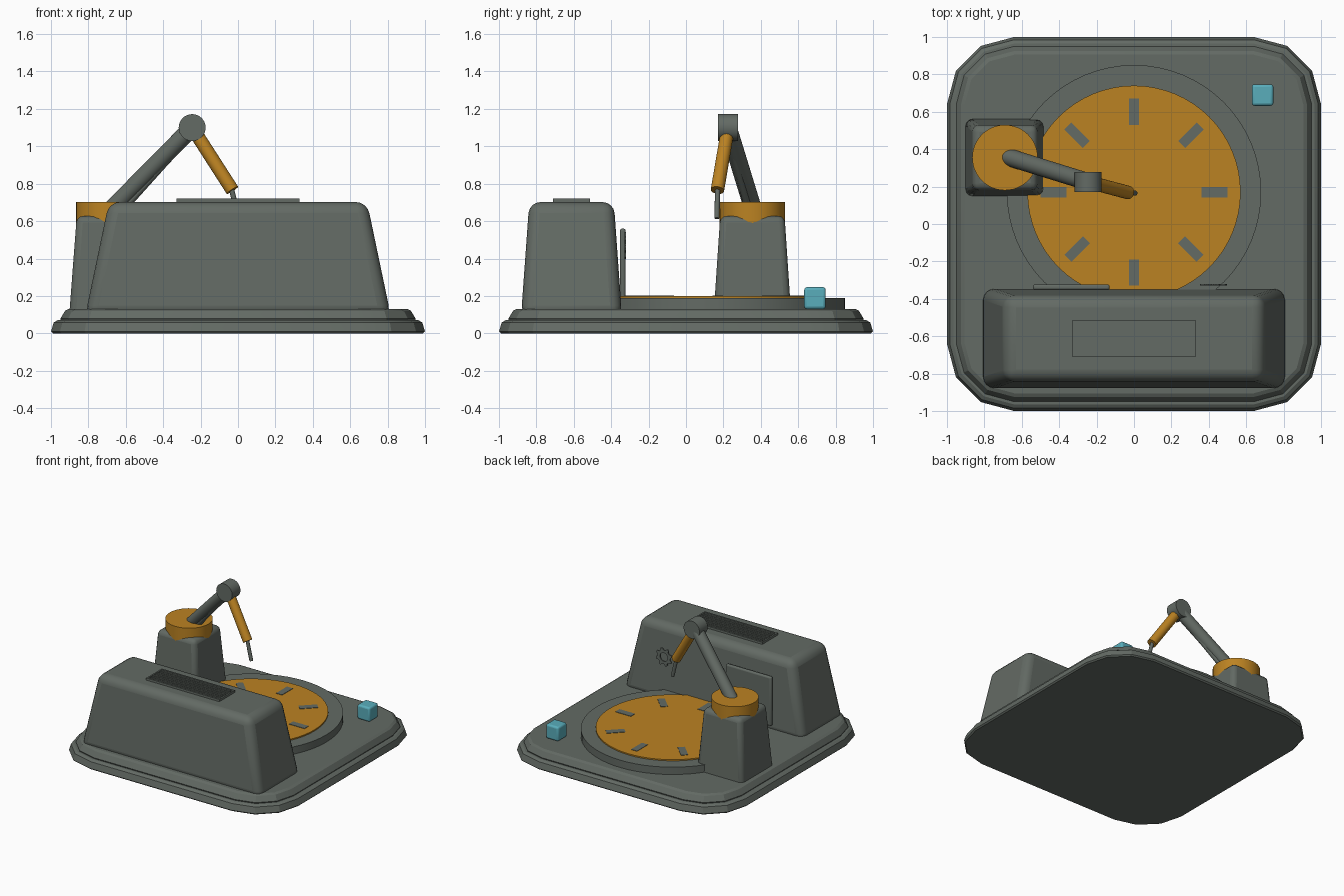
import bpy, bmesh, math
from math import sin, cos, pi, tau
from mathutils import Vector, Matrix

cube = bpy.data.objects.get("Cube")
if cube:
    bpy.data.objects.remove(cube, do_unlink=True)


def material(name, rgb):
    m = bpy.data.materials.new(name)
    m.use_nodes = True
    m.diffuse_color = (*rgb, 1)
    m.node_tree.nodes["Principled BSDF"].inputs["Base Color"].default_value = (*rgb, 1)
    return m


GREY = material("warm grey", (0.125, 0.145, 0.128))
ORANGE = material("amber orange", (0.5, 0.225, 0.016))
TEAL = material("teal", (0.1, 0.42, 0.5))


def finish(name, bm, mat, bevel=0, segments=3, angle=35):
    bmesh.ops.recalc_face_normals(bm, faces=bm.faces)
    mesh = bpy.data.meshes.new(name)
    bm.to_mesh(mesh)
    bm.free()
    mesh.materials.append(mat)
    ob = bpy.data.objects.new(name, mesh)
    bpy.context.scene.collection.objects.link(ob)
    if bevel:
        mod = ob.modifiers.new("Bevel", "BEVEL")
        mod.width, mod.segments = bevel, segments
    bpy.ops.object.select_all(action="DESELECT")
    ob.select_set(True)
    bpy.context.view_layer.objects.active = ob
    bpy.ops.object.shade_smooth_by_angle(angle=math.radians(angle))
    return ob


def loft(name, rings, mat, **kw):
    """Skin a stack of point rings and cap both ends."""
    bm = bmesh.new()
    loops = [[bm.verts.new(p) for p in ring] for ring in rings]
    n = len(loops[0])
    for a, b in zip(loops, loops[1:]):
        for i in range(n):
            j = (i + 1) % n
            bm.faces.new((a[i], a[j], b[j], b[i]))
    bm.faces.new(loops[0])
    bm.faces.new(loops[-1])
    return finish(name, bm, mat, **kw)


def rect(cx, cy, hx, hy, z):
    return [(cx + sx * hx, cy + sy * hy, z) for sx, sy in ((-1, -1), (1, -1), (1, 1), (-1, 1))]


def box(name, lo, hi, mat, **kw):
    cx, cy, hx, hy = (lo[0] + hi[0]) / 2, (lo[1] + hi[1]) / 2, (hi[0] - lo[0]) / 2, (hi[1] - lo[1]) / 2
    return loft(name, [rect(cx, cy, hx, hy, lo[2]), rect(cx, cy, hx, hy, hi[2])], mat, **kw)


def rod(name, a, b, radius, mat, sides=32):
    a, b = Vector(a), Vector(b)
    d = b - a
    bm = bmesh.new()
    turn = d.to_track_quat("Z", "Y").to_matrix().to_4x4()
    bmesh.ops.create_cone(bm, cap_ends=True, segments=sides, radius1=radius, radius2=radius,
                          depth=d.length, matrix=Matrix.Translation((a + b) / 2) @ turn)
    return finish(name, bm, mat)


def rounded_square(half, z):
    """Square with three-facet corners, inset evenly from the full base."""
    r = half - 0.64
    return [(0.64 * math.copysign(1, cos(q + pi / 4)) + r * cos(q + k * pi / 6),
             0.64 * math.copysign(1, sin(q + pi / 4)) + r * sin(q + k * pi / 6), z)
            for q in (0, pi / 2, pi, 3 * pi / 2) for k in range(4)]


# Stepped base
for name, profile in (
        ("lower_base", ((0.99, 0), (1.0, 0.01), (0.985, 0.058), (0.965, 0.07))),
        ("upper_base", ((0.945, 0.065), (0.95, 0.078), (0.925, 0.12), (0.905, 0.13)))):
    loft(name, [rounded_square(h, z) for h, z in profile], GREY, angle=20)

# Turntable with eight radial markers
hub = Vector((0, 0.17, 0))
rod("turntable_rim", hub + Vector((0, 0, 0.12)), hub + Vector((0, 0, 0.19)), 0.68, GREY, 64)
rod("turntable_plate", hub + Vector((0, 0, 0.13)), hub + Vector((0, 0, 0.2)), 0.57, ORANGE, 64)
for i in range(8):
    marker = box("turntable_marker", (0.36, -0.027, 0.197), (0.5, 0.027, 0.203), GREY)
    marker.matrix_world = Matrix.Translation(hub) @ Matrix.Rotation(i * tau / 8, 4, "Z")

# Tapered front housing
loft("front_housing", [rect(0, -0.612, 0.818, 0.27, 0.09), rect(0, -0.612, 0.69, 0.226, 0.702)],
     GREY, bevel=0.06, segments=4)

# Vent on the housing
box("vent_frame", (-0.33, -0.712, 0.69), (0.33, -0.512, 0.714), GREY)
for side in (-1, 1):
    box("vent_frame_end", (side * 0.324 - 0.006, -0.712, 0.7), (side * 0.324 + 0.006, -0.512, 0.72), GREY)
    y = -0.612 + side * 0.094
    box("vent_frame_side", (-0.33, y - 0.006, 0.7), (0.33, y + 0.006, 0.72), GREY)
for i in range(7):
    y = -0.612 + (i - 3) * 0.024
    box("vent_slat", (-0.312, y - 0.007, 0.7), (0.312, y + 0.007, 0.72), GREY)

# Rear control panel and gear
box("rear_panel", (-0.54, -0.353, 0.16), (-0.13, -0.323, 0.56), GREY, bevel=0.012)
bm = bmesh.new()
count = 32
layers = []
for y in (-0.33, -0.32):
    for inner in (False, True):
        ring = []
        for i in range(count):
            r = 0.034 if inner else (0.074 if i // 2 % 2 else 0.057)
            t = i * tau / count
            ring.append(bm.verts.new((0.425 + r * cos(t), y, 0.47 + r * sin(t))))
        layers.append(ring)
outer_a, inner_a, outer_b, inner_b = layers
for p, q in ((outer_a, inner_a), (inner_a, inner_b), (inner_b, outer_b), (outer_b, outer_a)):
    for i in range(count):
        j = (i + 1) % count
        bm.faces.new((p[i], p[j], q[j], q[i]))
finish("rear_gear", bm, GREY)

# Arm pedestal and swivel cap
px, py = -0.69, 0.355
loft("arm_pedestal", [rect(px, py, 0.213, 0.208, 0.09), rect(px, py, 0.172, 0.172, 0.628)],
     GREY, bevel=0.035)
rod("swivel_cap", (px, py, 0.56), (px, py, 0.703), 0.175, ORANGE, 48)

# Jointed arm
elbow = Vector((-0.245, 0.225, 1.1))
wrist = Vector((-0.03, 0.168, 0.765))
rod("lower_arm", (-0.68, 0.36, 0.66), elbow, 0.047, GREY)
rod("arm_strut", (-0.6, 0.33, 0.68), (-0.33, 0.25, 0.98), 0.02, GREY, 16)
rod("elbow_joint", elbow - Vector((0, 0.053, 0)), elbow + Vector((0, 0.053, 0)), 0.072, GREY)
rod("upper_arm", elbow, wrist, 0.036, ORANGE)
rod("arm_needle", (-0.04, 0.17, 0.79), (0.005, 0.165, 0.615), 0.014, GREY, 16)

# Button block
box("corner_button", (0.63, 0.632, 0.13), (0.745, 0.747, 0.247), TEAL, bevel=0.015)
